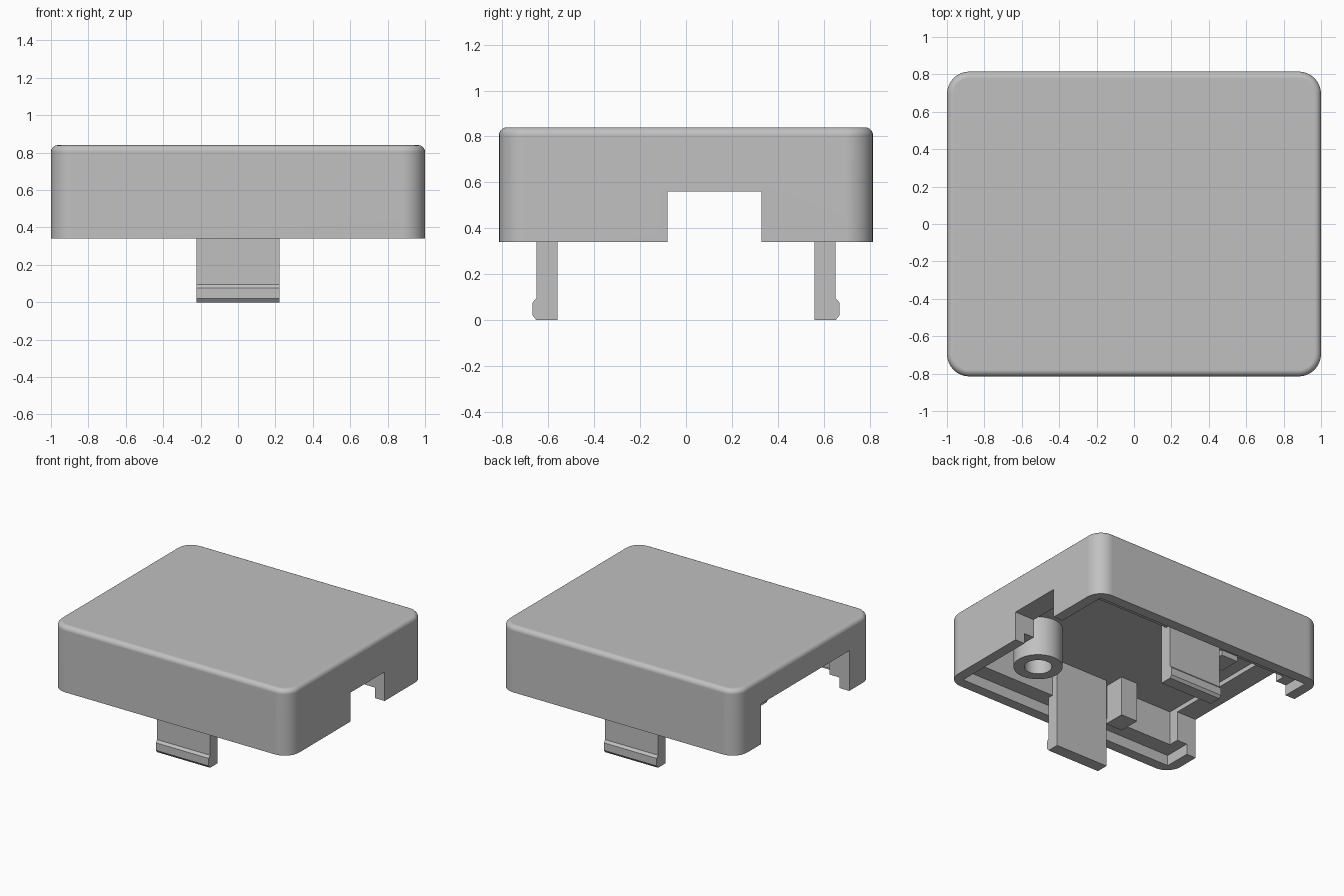
import bpy, bmesh
from mathutils import Matrix, Vector

if "Cube" in bpy.data.objects:
    bpy.data.objects.remove(bpy.data.objects["Cube"])

grey = bpy.data.materials.new("light grey plastic")
grey.use_nodes = True
COLOUR = (0.53, 0.53, 0.53, 1)
grey.diffuse_color = COLOUR
grey.node_tree.nodes["Principled BSDF"].inputs["Base Color"].default_value = COLOUR


def finish(name, bm):
    bmesh.ops.recalc_face_normals(bm, faces=bm.faces)
    mesh = bpy.data.meshes.new(name)
    bm.to_mesh(mesh)
    bm.free()
    mesh.materials.append(grey)
    obj = bpy.data.objects.new(name, mesh)
    bpy.context.collection.objects.link(obj)
    return obj


def box(name, xs, ys, zs, corner=0, top=0):
    """Box from ranges, with rounded upright edges and a rounded top rim."""
    bm = bmesh.new()
    bmesh.ops.create_cube(bm, size=1)
    for v in bm.verts:
        v.co = [r[0] if c < 0 else r[1] for c, r in zip(v.co, (xs, ys, zs))]
    if corner:
        upright = [e for e in bm.edges if abs(e.verts[0].co.z - e.verts[1].co.z) > 0.01]
        bmesh.ops.bevel(bm, geom=upright, offset=corner, segments=8, profile=0.5, affect='EDGES')
    if top:
        rim = [e for e in bm.edges if all(abs(v.co.z - zs[1]) < 1e-4 for v in e.verts)]
        bmesh.ops.bevel(bm, geom=rim, offset=top, segments=5, profile=0.5, affect='EDGES')
    return finish(name, bm)


def cylinder(name, x, y, z0, z1, radius):
    bm = bmesh.new()
    bmesh.ops.create_cone(bm, cap_ends=True, segments=40, radius1=radius, radius2=radius,
                          depth=z1 - z0, matrix=Matrix.Translation((x, y, (z0 + z1) / 2)))
    return finish(name, bm)


def cut(obj, *cutters):
    """Subtract each cutter, then discard it."""
    for cutter in cutters:
        mod = obj.modifiers.new("cut", 'BOOLEAN')
        mod.operation, mod.solver, mod.object = 'DIFFERENCE', 'EXACT', cutter
    bpy.context.view_layer.update()
    graph = bpy.context.evaluated_depsgraph_get()
    mesh = bpy.data.meshes.new_from_object(obj.evaluated_get(graph))
    obj.modifiers.clear()
    obj.data = mesh
    for cutter in cutters:
        bpy.data.objects.remove(cutter)


def smooth(obj):
    """Smooth the rounded edges while large faces stay evenly shaded."""
    bpy.ops.object.select_all(action='DESELECT')
    obj.select_set(True)
    bpy.context.view_layer.objects.active = obj
    bpy.ops.object.shade_smooth_by_angle(angle=0.6)
    obj.modifiers.new("even shading", 'WEIGHTED_NORMAL').keep_sharp = True


RIM, POST_END, LEDGE, CEILING, TOP = 0.34, 0.38, 0.42, 0.68, 0.84
WALL_X, WALL_Y = 0.835, 0.61

# Hollow cover with a stepped rim and one cable opening on each side
cover = box("cover_shell", (-1, 1), (-0.815, 0.815), (RIM, TOP), corner=0.12, top=0.035)
cut(cover,
    box("rim_recess", (-0.92, 0.92), (-0.735, 0.735), (0.2, LEDGE)),
    box("cavity", (-WALL_X, WALL_X), (-WALL_Y, WALL_Y), (0.19, CEILING)),
    box("narrow_opening", (0.7, 1.1), (-0.08, 0.33), (0.18, 0.56)),
    box("wide_opening", (-1.1, -0.7), (-0.53, 0.53), (0.17, 0.645)))
smooth(cover)

# Hollow screw boss under the ceiling
boss = cylinder("screw_boss", 0.595, -0.32, POST_END, CEILING + 0.01, 0.17)
cut(boss, cylinder("boss_hole", 0.595, -0.32, 0.3, CEILING, 0.095))
smooth(boss)

# Snap clips with outward hooks, and the posts beside them
CLIP = [(0.56, CEILING + 0.01), (0.652, CEILING + 0.01), (0.652, 0.095), (0.668, 0.077),
        (0.668, 0.02), (0.652, 0), (0.56, 0)]
for side, label in ((-1, "front"), (1, "back")):
    bm = bmesh.new()
    face = bm.faces.new([bm.verts.new((-0.222, side * y, z)) for y, z in CLIP])
    swept = bmesh.ops.extrude_face_region(bm, geom=[face])["geom"]
    bmesh.ops.translate(bm, vec=Vector((0.444, 0, 0)),
                        verts=[g for g in swept if isinstance(g, bmesh.types.BMVert)])
    finish(label + "_clip", bm)
    ys = sorted((side * 0.455, side * (WALL_Y + 0.01)))
    box(label + "_post", (-0.41, -0.27), ys, (POST_END, CEILING + 0.01))
